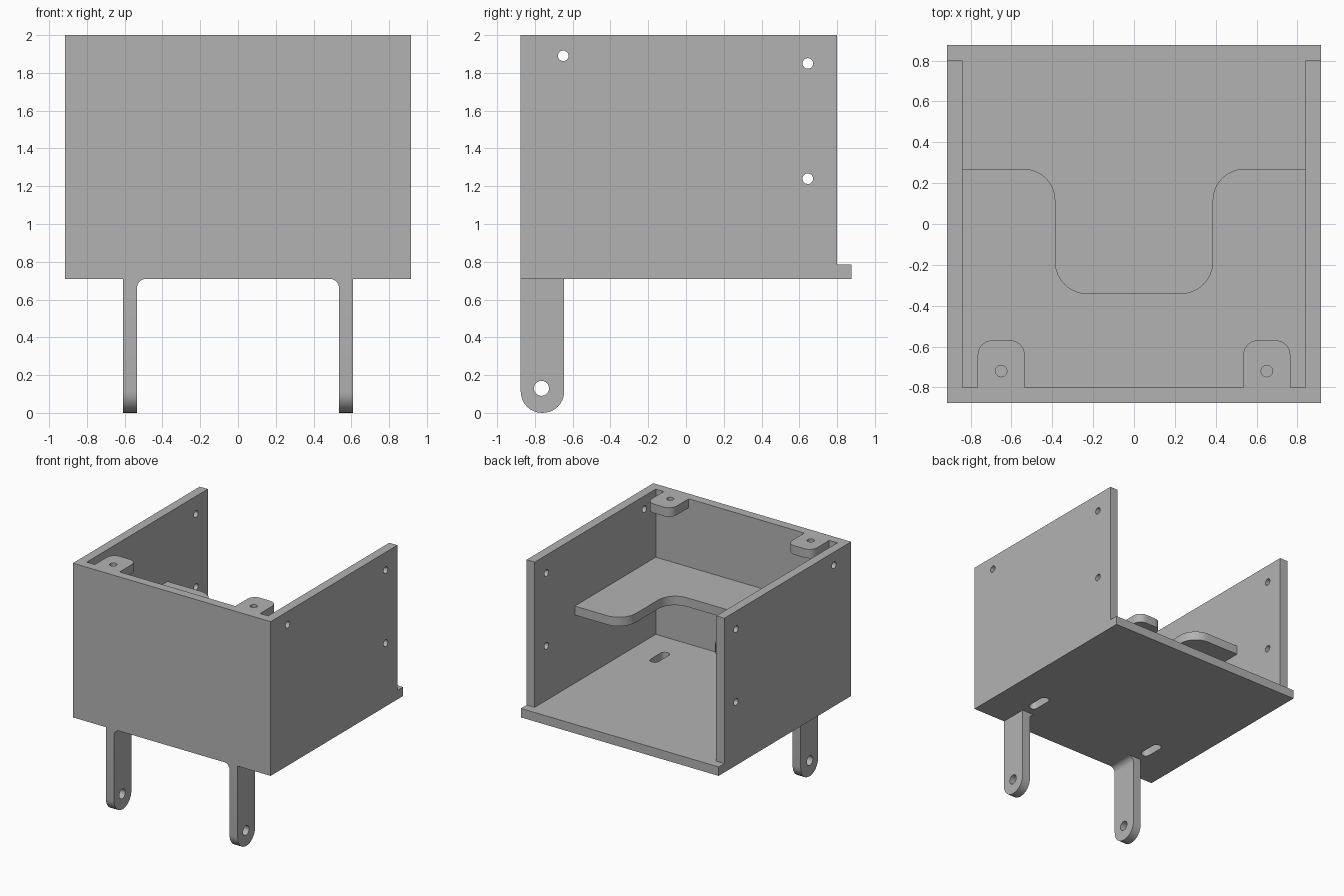
import bpy, bmesh, math
from mathutils import Vector

cube = bpy.data.objects.get("Cube")
if cube:
    bpy.data.objects.remove(cube, do_unlink=True)

grey = bpy.data.materials.new("plain_grey")
grey.use_nodes = True
colour = (0.45, 0.45, 0.45, 1)
grey.diffuse_color = colour
grey.node_tree.nodes["Principled BSDF"].inputs["Base Color"].default_value = colour

# Overall sizes: half width, half depth, underside of box, top, sheet thickness
W, D, FLOOR, TOP, T = 0.915, 0.875, 0.71, 2.0, 0.075


def arc(cu, cv, r, start, end, steps):
    return [(cu + r * math.cos(a), cv + r * math.sin(a))
            for a in (math.radians(start + (end - start) * i / steps) for i in range(steps + 1))]


def circle(cu, cv, r):
    return arc(cu, cv, r, 0, 360, 24)[:-1]


def rounded(corners):
    """Outline from right-angled corners given as (u, v) or (u, v, radius)."""
    pts = []
    for i, c in enumerate(corners):
        p = Vector(c[:2])
        r = c[2] if len(c) > 2 else 0
        if not r:
            pts.append(tuple(p))
            continue
        to_prev = (Vector(corners[i - 1][:2]) - p).normalized()
        to_next = (Vector(corners[(i + 1) % len(corners)][:2]) - p).normalized()
        mid = p + r * (to_prev + to_next)
        for k in range(9):
            t = math.pi / 2 * k / 8
            pts.append(tuple(mid - r * (to_next * math.cos(t) + to_prev * math.sin(t))))
    return pts


def rect(u0, u1, v0, v1):
    return [(u0, v0), (u1, v0), (u1, v1), (u0, v1)]


def sheet(name, axis, lo, hi, outline, holes=(), side=1):
    """Flat part with holes, extruded along an axis; side=-1 mirrors it in x."""
    place = {"x": lambda u, v, w: (side * w, u, v),
             "y": lambda u, v, w: (side * u, w, v),
             "z": lambda u, v, w: (side * u, v, w)}[axis]
    bm = bmesh.new()
    caps = ([], [])
    for loop in [outline, *holes]:
        rings = [[bm.verts.new(place(u, v, w)) for u, v in loop] for w in (lo, hi)]
        n = len(loop)
        for ring, cap in zip(rings, caps):
            cap.extend(bm.edges.new((ring[i], ring[(i + 1) % n])) for i in range(n))
        for i in range(n):
            j = (i + 1) % n
            bm.faces.new((rings[0][i], rings[0][j], rings[1][j], rings[1][i]))
    for cap in caps:
        bmesh.ops.triangle_fill(bm, edges=cap, use_beauty=True)
    bmesh.ops.recalc_face_normals(bm, faces=bm.faces[:])
    mesh = bpy.data.meshes.new(name)
    bm.to_mesh(mesh)
    bm.free()
    mesh.materials.append(grey)
    obj = bpy.data.objects.new(name, mesh)
    bpy.context.collection.objects.link(obj)
    bpy.ops.object.select_all(action="DESELECT")
    obj.select_set(True)
    bpy.context.view_layer.objects.active = obj
    bpy.ops.object.shade_smooth_by_angle(angle=math.radians(30))
    return obj


# Base plate with two slots
slots = [arc(x, -0.415, 0.0375, 0, 180, 12) + arc(x, -0.545, 0.0375, 180, 360, 12)
         for x in (-0.58, 0.58)]
sheet("base_plate", "z", FLOOR, FLOOR + T, rect(-W, W, -D, D), slots)

# Front panel
sheet("front_panel", "y", -D, -D + T, rect(-W, W, FLOOR + T, TOP))

# Shelf with a rounded notch open to the back
R, NOTCH, BACK, DEEP, IN = 0.155, 0.385, 0.27, -0.34, W - T
sheet("shelf", "z", 1.355, 1.355 + T, rounded([
    (-IN, -D + T), (IN, -D + T), (IN, BACK), (NOTCH, BACK, R), (NOTCH, DEEP, R),
    (-NOTCH, DEEP, R), (-NOTCH, BACK, R), (-IN, BACK)]))

for side, label in ((1, "left"), (-1, "right")):
    # Side panel with three screw holes
    sheet(label + "_side_panel", "x", IN, W, rect(-D + T, D - T, FLOOR + T, TOP),
          [circle(-0.65, 1.89, 0.028), circle(0.645, 1.85, 0.028),
           circle(0.645, 1.24, 0.028)], side)
    # Mounting tab flush with the top
    sheet(label + "_top_tab", "z", TOP - T, TOP, rounded([
        (0.535, -D + T), (0.765, -D + T), (0.765, -0.57, 0.07), (0.535, -0.57, 0.07)]),
        [circle(0.65, -0.72, 0.028)], side)
    # Leg with a rounded foot and pivot hole
    sheet(label + "_leg", "x", 0.535, 0.61, rounded([
        (-D, 0, 0.113), (-0.645, 0, 0.113), (-0.645, FLOOR), (-D, FLOOR)]),
        [circle(-0.765, 0.13, 0.04)], side)
    # Fillet between leg and base plate
    sheet(label + "_leg_fillet", "y", -D, -0.645,
          arc(0.485, FLOOR - 0.05, 0.05, 0, 90, 8) + [(0.535, FLOOR)], side=side)
